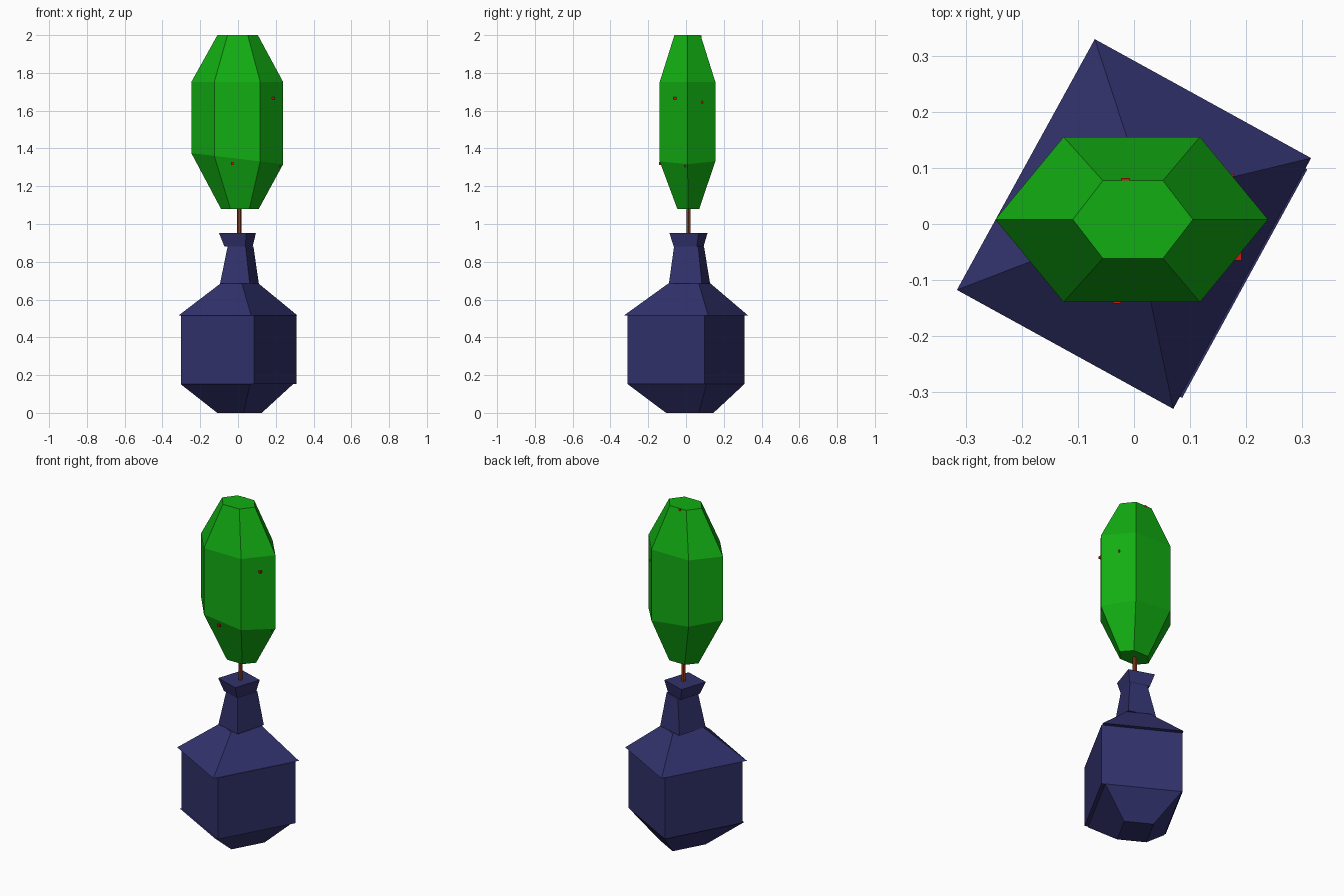
import bpy, bmesh, math
from mathutils import Vector, Matrix

if "Cube" in bpy.data.objects:
    bpy.data.objects.remove(bpy.data.objects["Cube"])


def material(name, rgb):
    m = bpy.data.materials.new(name)
    m.diffuse_color = (*rgb, 1)
    m.use_nodes = True
    m.node_tree.nodes["Principled BSDF"].inputs["Base Color"].default_value = m.diffuse_color
    return m


navy = material("navy ceramic", (0.031, 0.031, 0.15))
green = material("leaf green", (0.006, 0.42, 0.006))
brown = material("stem brown", (0.26, 0.045, 0.01))
red = material("berry red", (0.6, 0.01, 0.005))


def loft(name, rings, mat):
    """Closed flat-faced solid through a stack of rings."""
    bm = bmesh.new()
    loops = [[bm.verts.new(p) for p in ring] for ring in rings]
    n = len(loops[0])
    for a, b in zip(loops, loops[1:]):
        for i in range(n):
            j = (i + 1) % n
            bm.faces.new((a[i], a[j], b[j], b[i]))
    bm.faces.new(loops[0][::-1])
    bm.faces.new(loops[-1])
    bmesh.ops.recalc_face_normals(bm, faces=bm.faces)
    me = bpy.data.meshes.new(name)
    bm.to_mesh(me)
    bm.free()
    me.materials.append(mat)
    ob = bpy.data.objects.new(name, me)
    bpy.context.collection.objects.link(ob)
    return ob


def rect(cx, cy, z, w, h, angle):
    """Turned rectangle ring."""
    rot = Matrix.Rotation(math.radians(angle), 3, 'Z')
    return [Vector((cx, cy, z)) + rot @ Vector((sx * w / 2, sy * h / 2, 0))
            for sx, sy in ((-1, -1), (1, -1), (1, 1), (-1, 1))]


def hexagon(cx, cy, z, rx, ry, tilt=0):
    """Stretched six-sided ring, optionally sloping along x."""
    ring = []
    for i in range(6):
        a = math.radians(60 * i)
        x = rx * math.cos(a)
        ring.append((cx + x, cy + ry * math.sin(a), z + tilt * x))
    return ring


# Vase: separate four-sided blocks stacked on each other
loft("vase_foot", [rect(0.008, 0.02, 0, 0.16, 0.198, -28.7),
                   rect(-0.006, 0, 0.152, 0.418, 0.475, -28.7)], navy)
loft("vase_body", [rect(0.003, 0, 0.152, 0.443, 0.464, -28.7),
                   rect(0.003, 0, 0.515, 0.443, 0.464, -28.7)], navy)
loft("vase_shoulder", [rect(0, 0, 0.515, 0.44, 0.51, -28.8),
                       rect(0.008, 0.018, 0.685, 0.129, 0.184, -28.7)], navy)
loft("vase_neck", [rect(0.0075, 0.0185, 0.684, 0.163, 0.181, -15.5),
                   rect(0.0135, 0.016, 0.882, 0.10, 0.134, -18)], navy)
loft("vase_rim", [rect(0.003, 0.014, 0.88, 0.115, 0.128, -18),
                  rect(-0.003, 0.013, 0.953, 0.153, 0.163, -18)], navy)

# Stem
loft("stem", [hexagon(0.006, 0.013, z, 0.012, 0.012) for z in (0.94, 1.09)], brown)

# Foliage: stretched six-sided crown
loft("foliage", [hexagon(0.01, 0.012, 1.08, 0.10, 0.067),
                 hexagon(-0.004, 0.008, 1.346, 0.243, 0.17, -0.12),
                 hexagon(-0.004, 0.008, 1.752, 0.243, 0.17),
                 hexagon(-0.002, 0.008, 2.0, 0.107, 0.08)], green)

# Tiny berries barely poking through the foliage
for x, y, z in ((-0.03, -0.135, 1.32), (0.185, -0.058, 1.665),
                (0.218, 0.0, 1.31), (0.11, 0.005, 1.12),
                (-0.015, 0.075, 1.992), (0.17, 0.082, 1.645)):
    h = 0.007
    loft("berry", [rect(x, y, z - h, 2 * h, 2 * h, 0),
                   rect(x, y, z + h, 2 * h, 2 * h, 0)], red)
